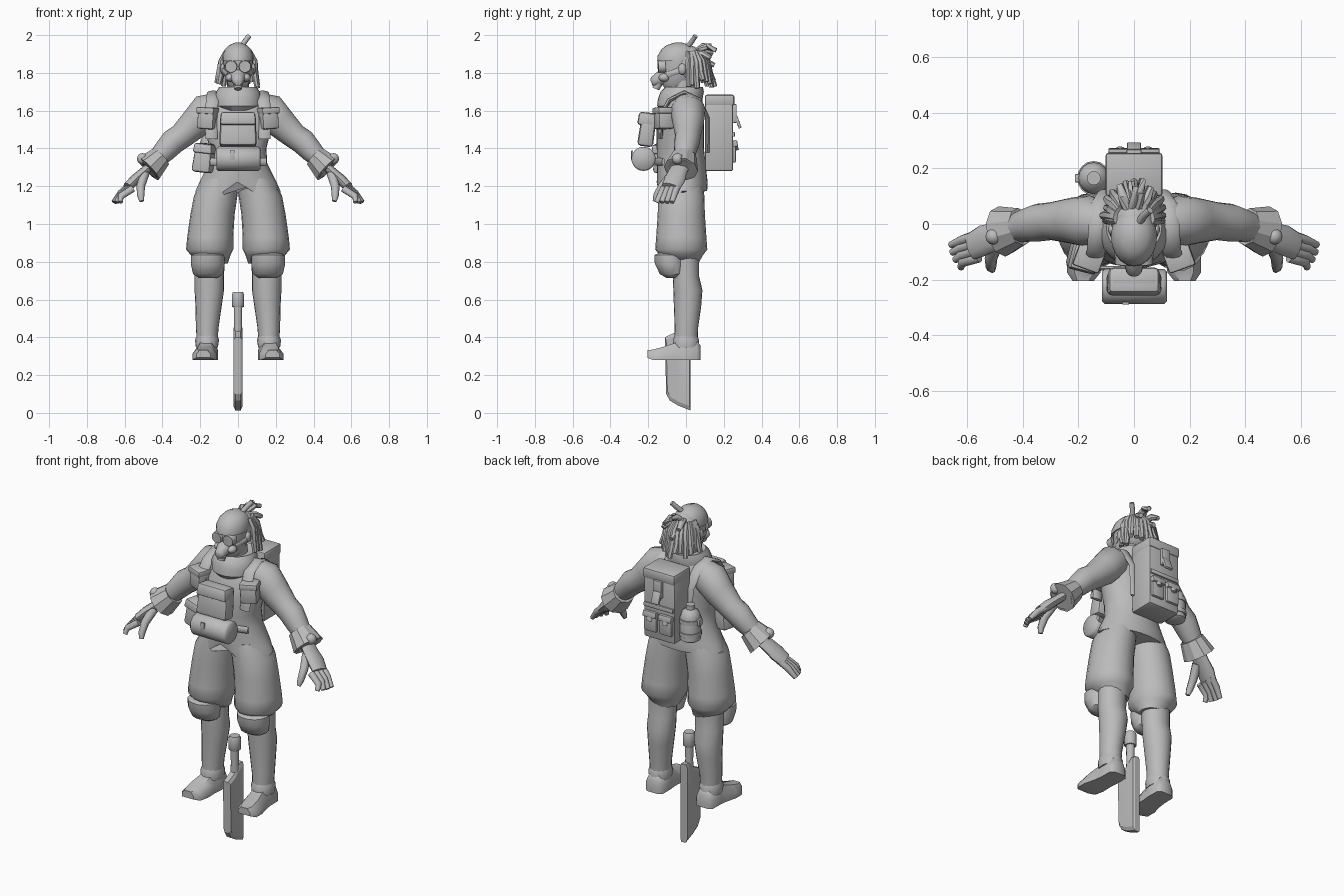
import bpy, bmesh, math, random
from mathutils import Vector, Matrix

random.seed(4)
grey = bpy.data.materials.new("plain grey")
grey.diffuse_color = (0.5, 0.5, 0.5, 1)


def finish(name, bm, angle=40):
    bmesh.ops.recalc_face_normals(bm, faces=bm.faces)
    me = bpy.data.meshes.new(name)
    bm.to_mesh(me)
    bm.free()
    ob = bpy.data.objects.new(name, me)
    bpy.context.collection.objects.link(ob)
    me.materials.append(grey)
    bpy.ops.object.select_all(action='DESELECT')
    ob.select_set(True)
    bpy.context.view_layer.objects.active = ob
    bpy.ops.object.shade_smooth_by_angle(angle=math.radians(angle))
    return ob


def skin(bm, rings, cap=True):
    vs = [[bm.verts.new(p) for p in r] for r in rings]
    n = len(vs[0])
    for a, b in zip(vs, vs[1:]):
        for i in range(n):
            bm.faces.new((a[i], a[(i + 1) % n], b[(i + 1) % n], b[i]))
    if cap:
        bm.faces.new(vs[0])
        bm.faces.new(vs[-1])


def stack(name, rings, seg=20, angle=45):
    """Horizontal ellipses: x, y, z, half width, half depth."""
    bm = bmesh.new()
    skin(bm, [[(x + rx * math.cos(t), y + ry * math.sin(t), z)
               for t in (2 * math.pi * i / seg for i in range(seg))] for x, y, z, rx, ry in rings])
    return finish(name, bm, angle)


def tube(name, pts, seg=12, flat=1.0, side=(0, 1, 0), angle=50):
    """Round limb along points x, y, z, radius; flat scales the thickness across side."""
    bm, P, rings = bmesh.new(), [Vector(p[:3]) for p in pts], []
    for i, p in enumerate(P):
        d = (P[min(i + 1, len(P) - 1)] - P[max(i - 1, 0)]).normalized()
        u = (Vector(side) - d * d.dot(Vector(side))).normalized()
        w = d.cross(u)
        rings.append([p + pts[i][3] * (u * math.cos(t) + w * flat * math.sin(t))
                      for t in (2 * math.pi * k / seg for k in range(seg))])
    skin(bm, rings)
    return finish(name, bm, angle)


def box(name, c, size, rot=(0, 0, 0), bevel=0.012, taper=1.0):
    bm = bmesh.new()
    bmesh.ops.create_cube(bm, size=1)
    for v in bm.verts:
        k = taper if v.co.z > 0 else 1
        v.co = Vector((v.co.x * size[0] * k, v.co.y * size[1] * k, v.co.z * size[2]))
    bmesh.ops.bevel(bm, geom=bm.edges[:], offset=bevel, segments=2, affect='EDGES', profile=0.5)
    ob = finish(name, bm)
    ob.location, ob.rotation_euler = c, rot
    return ob


def ball(name, c, r, seg=16):
    bm = bmesh.new()
    bmesh.ops.create_uvsphere(bm, u_segments=seg, v_segments=seg // 2 + 2, radius=1)
    bmesh.ops.transform(bm, matrix=Matrix.Translation(c) @ Matrix.Diagonal((*r, 1)), verts=bm.verts)
    return finish(name, bm, 60)


# Coat with flared skirt, pointed at the front corners and split in the middle
coat = stack("coat", [(0, -.02, 1.15, .225, .132), (0, -.02, 1.22, .205, .135), (0, -.025, 1.32, .155, .128),
                      (0, -.03, 1.40, .15, .125), (0, -.03, 1.50, .175, .125), (0, -.02, 1.58, .19, .115),
                      (0, -.01, 1.645, .165, .095), (0, -.01, 1.69, .10, .08)], 32)
for v in coat.data.vertices:
    if v.co.z < 1.16:
        v.co.z = 1.175
        if v.co.y < -.04:
            v.co.z = 1.225 - .09 * min(1, abs(v.co.x) / .13) if abs(v.co.x) < .17 else 1.15

# Scarf collar in two folds
stack("collar", [(0, -.03, 1.60, .095, .10), (0, -.035, 1.625, .122, .118), (0, -.03, 1.665, .125, .118),
                 (0, -.02, 1.70, .115, .115), (0, -.01, 1.725, .10, .10), (0, -.01, 1.715, .075, .08)], 24)
stack("neck", [(0, -.01, 1.64, .06, .065), (0, -.02, 1.76, .058, .065)])

# Head, cap and mask
stack("face", [(0, -.055, 1.705, .03, .045), (0, -.05, 1.735, .055, .075), (0, -.045, 1.79, .07, .092),
               (0, -.04, 1.85, .076, .098), (0, -.04, 1.88, .076, .096)])
stack("cap", [(0, -.045, 1.862, .083, .108), (0, -.045, 1.89, .083, .105), (0, -.04, 1.925, .07, .09),
              (0, -.04, 1.947, .048, .063), (0, -.04, 1.96, .015, .02)])
tube("mask_snout", [(0, -.10, 1.785, .05), (0, -.15, 1.765, .034), (0, -.172, 1.752, .028), (0, -.183, 1.748, .018)],
     12, side=(1, 0, 0))
tube("mask_filter", [(0, -.145, 1.75, .026), (0, -.16, 1.715, .02)], 10, side=(1, 0, 0))
for s in (-1, 1):
    tube("goggle", [(s * .034, -.11, 1.835, .036), (s * .037, -.148, 1.833, .031), (s * .037, -.148, 1.833, .022),
                    (s * .037, -.14, 1.833, .02)], 14, side=(1, 0, 0))
    ball("mask_cheek", (s * .042, -.115, 1.775), (.025, .03, .022), 12)
    tube("mask_strap", [(s * .055, -.10, 1.79, .016), (s * .08, -.04, 1.81, .016), (s * .07, .04, 1.82, .016)],
         8, flat=.4, side=(0, 0, 1))
    ball("ear", (s * .08, -.02, 1.82), (.014, .022, .03), 10)

# Dreadlocks over the back of the head
ball("hair_back", (0, .015, 1.845), (.085, .085, .10))
for k in range(15):
    a = math.radians(-12 + 204 * k / 14)
    c, s = math.cos(a), max(math.sin(a), -.1)
    low = 1.715 + random.uniform(0, .05)
    out = random.uniform(.96, 1.12)
    tube("dreadlock", [(c * .06, .02 + s * .05, 1.91, .017), (c * .085, .025 + s * .085, 1.86, .02),
                       (c * .092 * out, .025 + s * .10, 1.80, .018),
                       (c * .105 * out, .025 + s * .115 * out, low, .014)], 7)
for x, y, z in ((-.05, .14, 1.90), (.03, .16, 1.92), (.06, .13, 1.88), (-.01, .15, 1.84)):
    tube("loose_dreadlock", [(x * .4, .04, 1.91, .018), (x * .8, y * .7, z + .02, .018), (x, y, z, .013)], 7)
tube("hair_spike", [(.015, .0, 1.93, .014), (.035, .03, 1.965, .014), (.058, .05, 1.995, .013)], 8)
tube("hair_spike", [(-.01, .05, 1.91, .015), (0, .09, 1.945, .015), (.005, .135, 1.945, .012)], 8)

for s in (-1, 1):
    # Sleeves, flared cuffs and button
    tube("sleeve", [(s * .10, .0, 1.63, .07), (s * .165, .01, 1.60, .093), (s * .225, .012, 1.535, .083),
                    (s * .30, .01, 1.465, .068), (s * .345, .005, 1.435, .068), (s * .39, -.005, 1.385, .06),
                    (s * .45, -.02, 1.325, .045)], 16)
    tube("cuff", [(s * .41, -.01, 1.355, .05), (s * .408, -.01, 1.357, .068), (s * .475, -.027, 1.292, .092),
                  (s * .478, -.028, 1.29, .075), (s * .44, -.02, 1.325, .045)], 10, flat=.9, angle=30)
    ball("cuff_button", (s * .505, -.045, 1.345), (.03, .03, .03), 12)
    # Gloves
    tube("palm", [(s * .45, -.02, 1.32, .045), (s * .50, -.045, 1.275, .05), (s * .545, -.06, 1.235, .056),
                  (s * .585, -.08, 1.195, .05)], 12, flat=.5)
    for j in range(4):
        b, t = -.042 - .026 * j, -.075 - .027 * j
        dz = -.012 * j
        tip = .663 - .004 * abs(j - 1) ** 2 - .008 * j
        tube("finger", [(s * (.57 - .004 * j), b, 1.205 + dz * .5, .019), (s * .62, (b + t) / 2, 1.165 + dz * .5, .018),
                        (s * tip, t, 1.115, .013)], 8)
    tube("thumb", [(s * .495, -.07, 1.265, .026), (s * .515, -.125, 1.20, .023), (s * .515, -.155, 1.15, .019),
                   (s * .51, -.165, 1.12, .012)], 8, side=(1, 0, 0))
    # Baggy breeches
    stack("breeches", [(s * .13, .0, .79, .075, .065), (s * .145, -.025, .835, .105, .115),
                       (s * .15, -.025, .865, .125, .138), (s * .147, -.025, .93, .122, .133),
                       (s * .135, -.025, 1.05, .117, .125), (s * .118, -.025, 1.15, .115, .122),
                       (s * .09, -.025, 1.24, .09, .11)], 20)
    # Knee pad
    stack("knee_pad", [(s * .158, -.075, .715, .05, .03), (s * .158, -.075, .735, .08, .065),
                       (s * .16, -.085, .79, .09, .082), (s * .16, -.09, .835, .088, .08),
                       (s * .16, -.085, .85, .06, .05)], 14)
    # Shin, boot shaft and shoe
    stack("lower_leg", [(s * .163, .0, .37, .054, .062), (s * .163, .002, .45, .06, .062),
                        (s * .156, .008, .56, .069, .072), (s * .152, .01, .65, .078, .077),
                        (s * .152, .0, .72, .078, .07), (s * .15, .0, .82, .08, .07)])
    stack("boot_cuff", [(s * .165, .0, .345, .058, .07), (s * .164, .0, .385, .064, .071),
                        (s * .163, .0, .41, .055, .06)], 14)
    bm = bmesh.new()
    rings = []
    for y, w, h, shift in ((.078, .035, .075, 0), (.06, .055, .10, 0), (-.01, .056, .12, 0), (-.06, .057, .09, .006),
                           (-.12, .066, .07, .013), (-.175, .06, .055, .018), (-.205, .038, .04, .02)):
        z0 = .28 + (.012 if y < -.19 else 0)
        x = s * (.163 + shift)
        rings.append([(x - w, y, z0), (x + w, y, z0), (x + w, y, z0 + h * .45), (x + w * .55, y, z0 + h),
                      (x - w * .55, y, z0 + h), (x - w, y, z0 + h * .45)])
    skin(bm, rings)
    finish("shoe", bm, 50)
    # Shoulder straps and their pouches
    tube("shoulder_strap", [(s * .14, -.135, 1.45, .032), (s * .145, -.13, 1.58, .032), (s * .135, -.09, 1.655, .034),
                            (s * .13, -.01, 1.695, .034), (s * .125, .07, 1.66, .032), (s * .10, .115, 1.56, .03),
                            (s * .09, .115, 1.38, .03)], 8, flat=.35, side=(1, 0, 0))
    box("strap_pouch", (s * .16, -.118, 1.555), (.092, .085, .105), (0, s * -.06, s * .35))
    box("strap_pouch_flap", (s * .16, -.118, 1.60), (.10, .095, .035), (0, s * -.06, s * .35), .008)

# Chest bag with bedroll beneath
box("chest_bag", (0, -.205, 1.50), (.20, .085, .18), (-.14, 0, 0), .02, .92)
box("chest_bag_flap", (0, -.21, 1.555), (.195, .09, .07), (-.14, 0, 0), .015, .93)
tube("bedroll", [(-.115, -.225, 1.345, .055), (-.105, -.225, 1.345, .064), (.108, -.225, 1.345, .064),
                 (.118, -.225, 1.345, .055)], 18, side=(0, 0, 1))
box("bedroll_strap", (-.03, -.285, 1.365), (.025, .01, .05), bevel=.003)
box("belt_pouch", (-.178, -.11, 1.35), (.105, .12, .155), (0, .12, -.25), .018, .85)
box("belt_pouch_flap", (-.174, -.114, 1.40), (.105, .122, .05), (0, .12, -.25), .01, .9)
tube("belt", [(-.15, -.16, 1.33, .02), (0, -.16, 1.33, .02), (.15, -.12, 1.33, .02)], 8, flat=.4, side=(0, 0, 1))

# Backpack with lid, pockets, flaps and buckles
box("backpack", (0, .175, 1.48), (.20, .15, .40), bevel=.012)
box("backpack_lid", (0, .178, 1.655), (.206, .156, .06), bevel=.012)
box("upper_strap", (0, .258, 1.585), (.055, .02, .10), bevel=.005)
box("strap_end", (0, .275, 1.54), (.05, .016, .07), (.35, 0, 0), .004)
for x in (-.05, .05):
    box("back_pocket", (x, .252, 1.38), (.08, .025, .11), bevel=.008)
    box("back_pocket_flap", (x, .258, 1.425), (.085, .03, .035), (.15, 0, 0), .006)
    tube("pocket_tab", [(x, .262, 1.425, .02), (x, .272, 1.39, .016)], 8, flat=.5, side=(1, 0, 0))
box("back_band", (0, .252, 1.475), (.19, .014, .025), bevel=.004)

# Canteen strapped to the pack side
stack("canteen", [(-.145, .165, 1.29, .04, .04), (-.145, .165, 1.30, .055, .057), (-.145, .165, 1.43, .055, .057),
                  (-.145, .165, 1.46, .045, .045), (-.145, .165, 1.475, .025, .025), (-.145, .165, 1.50, .025, .025)], 16)
for z in (1.335, 1.41):
    stack("canteen_band", [(-.145, .165, z - .012, .06, .062), (-.145, .165, z + .012, .06, .062)], 16)
box("canteen_buckle", (-.203, .165, 1.41), (.02, .03, .04), bevel=.004)

# Broad blade standing upright between the feet
bm = bmesh.new()
outline = [(.025, .012), (-.04, .038), (-.085, .065), (-.105, .10), (-.112, .40), (-.06, .425), (-.005, .47), (.025, .47)]
loops = [[(x, -.04 + (y + .04) * k, .25 + (z - .25) * k) for y, z in outline]
         for x, k in ((-.024, .9), (-.014, 1), (.014, 1), (.024, .9))]
skin(bm, loops)
finish("blade", bm, 25)
tube("blade_handle", [(0, -.03, .38, .024), (0, -.03, .48, .022), (0, -.03, .57, .024)], 10)
tube("handle_cap", [(0, -.03, .56, .031), (0, -.03, .565, .034), (0, -.03, .625, .034), (0, -.03, .64, .028)], 10)
